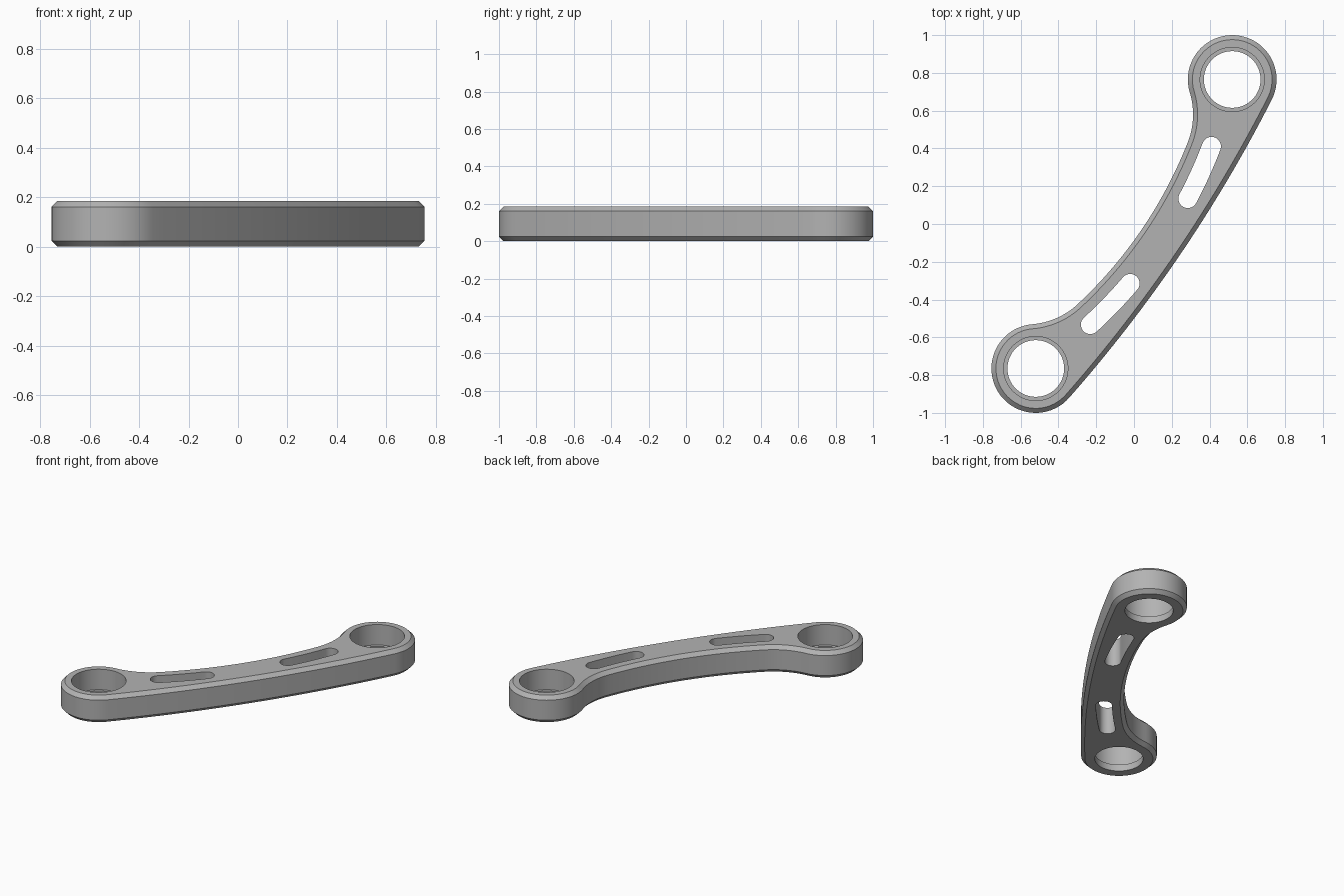
import bpy, bmesh
from math import sin, cos, atan2, hypot, pi, sqrt
from mathutils import Vector, Matrix

if "Cube" in bpy.data.objects:
    bpy.data.objects.remove(bpy.data.objects["Cube"])

HEIGHT, CHAMFER = 0.185, 0.024
END_X, END_Y, END_R = 0.52, 0.765, 0.235       # boss centres and radius
HALF = hypot(END_X, END_Y)
WAIST_C, WAIST_R, FILLET = -2.30, 2.35, 0.40   # concave edge
BACK_C = -7.33                                 # gently bowed edge
BACK_R = hypot(HALF, BACK_C) + END_R
SLOT_R = 2.475

# Local frame: x runs boss to boss, y points to the bowed edge
TURN = Matrix.Rotation(atan2(END_Y, END_X), 4, 'Z') @ Matrix.Scale(-1, 4, (0, 1, 0))


def arc(center, radius, a0, a1, n):
    return [Vector((center[0] + radius * cos(a0 + (a1 - a0) * i / n),
                    center[1] + radius * sin(a0 + (a1 - a0) * i / n))) for i in range(n + 1)]


def fillet_center():
    """Centre of the blend touching the waist arc and the boss."""
    d = hypot(HALF, WAIST_C)
    r0, r1 = WAIST_R - FILLET, END_R + FILLET
    a = (r0 * r0 - r1 * r1 + d * d) / (2 * d)
    h = sqrt(r0 * r0 - a * a)
    along = Vector((HALF, -WAIST_C)) / d
    p = Vector((0, WAIST_C)) + along * a
    side = Vector((-along.y, along.x))
    return min((p + side * h, p - side * h), key=lambda q: q.x)


def outline(inset):
    """Closed outline of tangent arcs, shrunk by inset."""
    f = fillet_center()
    waist_end = atan2(f.y - WAIST_C, f.x)
    boss_start = atan2(-f.y, HALF - f.x)
    back_end = atan2(-BACK_C, HALF)
    half = arc((0, WAIST_C), WAIST_R + inset, pi / 2, waist_end, 16)
    half += arc(f, FILLET + inset, waist_end, boss_start, 12)[1:]
    half += arc((HALF, 0), END_R - inset, boss_start - pi, back_end, 40)[1:]
    half += arc((0, BACK_C), BACK_R - inset, back_end, pi / 2, 16)[1:]
    mirrored = [Vector((-p.x, p.y)) for p in reversed(half[1:-1])]
    return half + mirrored


def loft(name, layers, material):
    """Skin a stack of (outline, height) layers and cap both ends."""
    bm = bmesh.new()
    rings = [[bm.verts.new(TURN @ Vector((p.x, p.y, z))) for p in pts] for pts, z in layers]
    for lower, upper in zip(rings, rings[1:]):
        for i in range(len(lower)):
            j = (i + 1) % len(lower)
            bm.faces.new((lower[i], lower[j], upper[j], upper[i]))
    bm.faces.new(rings[0])
    bm.faces.new(rings[-1])
    bmesh.ops.recalc_face_normals(bm, faces=bm.faces)
    mesh = bpy.data.meshes.new(name)
    bm.to_mesh(mesh)
    bm.free()
    mesh.materials.append(material)
    obj = bpy.data.objects.new(name, mesh)
    bpy.context.collection.objects.link(obj)
    return obj


def circle(x, radius):
    return arc((x, 0), radius, 0, 2 * pi, 64)[:-1]


def slot(side):
    """Curved slot with round ends."""
    inner, outer, r = 0.272, 0.576, 0.05
    a0, a1 = (pi / 2 - side * s / SLOT_R for s in (inner, outer))
    a0, a1 = min(a0, a1), max(a0, a1)
    c = (0, WAIST_C)
    first, last = arc(c, SLOT_R, a0, a1, 1)
    return (arc(c, SLOT_R + r, a0, a1, 8) + arc(last, r, a1, a1 + pi, 16)[1:]
            + arc(c, SLOT_R - r, a1, a0, 8)[1:] + arc(first, r, a0 - pi, a0, 16)[1:-1])


metal = bpy.data.materials.new("grey_metal")
metal.use_nodes = True
metal.diffuse_color = (0.45, 0.45, 0.45, 1)
metal.node_tree.nodes["Principled BSDF"].inputs["Base Color"].default_value = (0.45, 0.45, 0.45, 1)

# Chamfered link body
body = loft("link_arm", [(outline(CHAMFER), 0), (outline(0), CHAMFER),
                         (outline(0), HEIGHT - CHAMFER), (outline(CHAMFER), HEIGHT)], metal)

# Stepped bearing bores with a bottom lip, and lightening slots
cutters = []
for side in (-1, 1):
    x = side * HALF
    cutters.append(loft("bore_cutter", [(circle(x, 0.15), -0.1), (circle(x, 0.15), 0.045),
                                        (circle(x, 0.17), 0.045), (circle(x, 0.17), 0.3)], metal))
    cutters.append(loft("slot_cutter", [(slot(side), -0.1), (slot(side), 0.3)], metal))

bpy.context.view_layer.objects.active = body
body.select_set(True)
for cutter in cutters:
    cutter.hide_render = True
    mod = body.modifiers.new("cut", 'BOOLEAN')
    mod.operation = 'DIFFERENCE'
    mod.solver = 'EXACT'
    mod.object = cutter
    bpy.ops.object.modifier_apply(modifier=mod.name)
for cutter in cutters:
    bpy.data.objects.remove(cutter)

bpy.ops.object.select_all(action='DESELECT')
body.select_set(True)
bpy.ops.object.shade_smooth_by_angle(angle=0.5)
